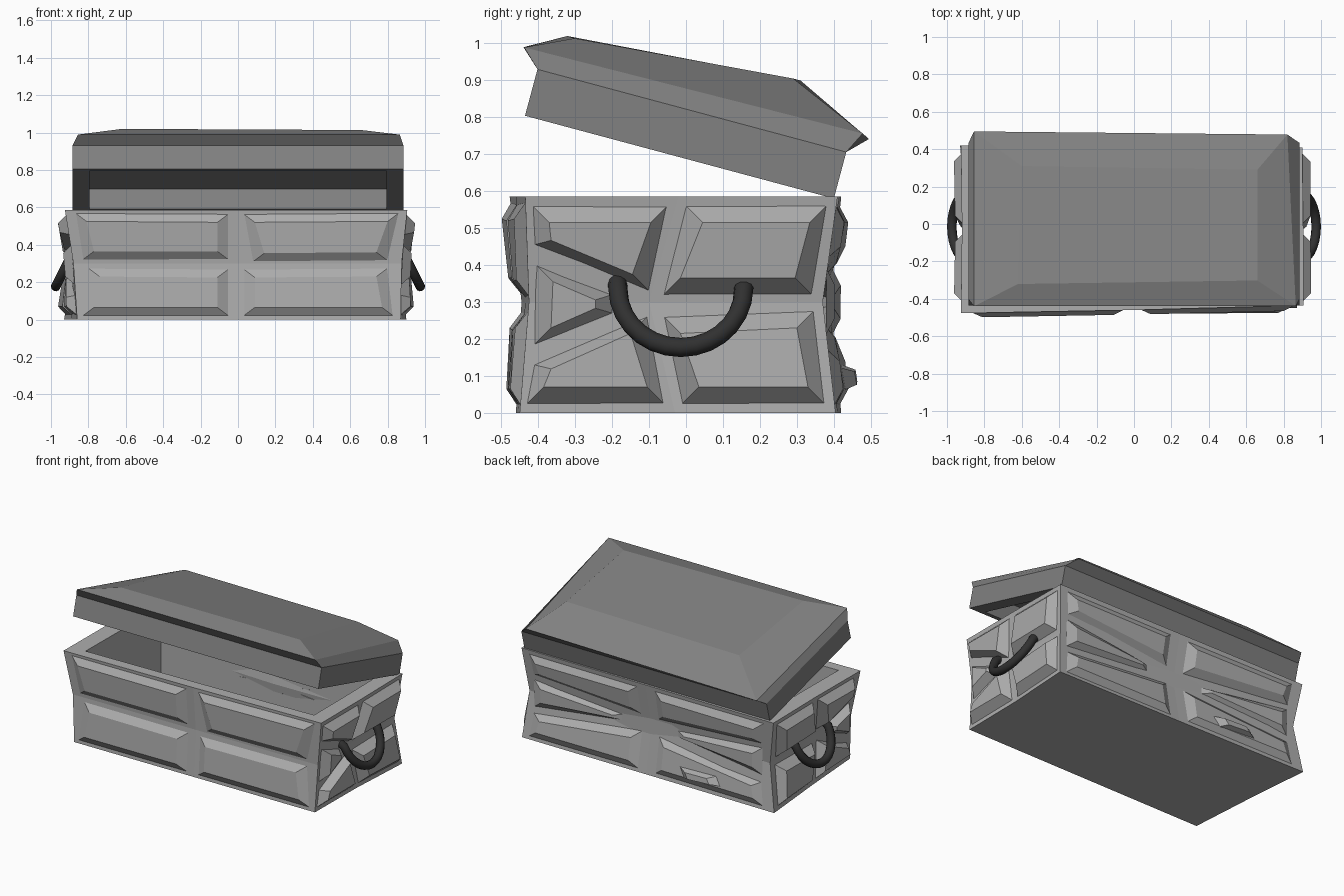
import bpy, bmesh, math

if "Cube" in bpy.data.objects:
    bpy.data.objects.remove(bpy.data.objects["Cube"])


def material(name, v):
    m = bpy.data.materials.new(name)
    m.diffuse_color = (v, v, v, 1)
    m.use_nodes = True
    m.node_tree.nodes["Principled BSDF"].inputs["Base Color"].default_value = m.diffuse_color
    return m


BODY, LID, IRON = material("body_grey", 0.42), material("lid_grey", 0.22), material("dark_iron", 0.03)


def finish(bm, name, mat):
    bmesh.ops.recalc_face_normals(bm, faces=bm.faces)
    me = bpy.data.meshes.new(name)
    bm.to_mesh(me)
    bm.free()
    me.materials.append(mat)
    ob = bpy.data.objects.new(name, me)
    bpy.context.collection.objects.link(ob)
    return ob


def loft(rings, name, mat):
    """Closed skin over a series of equal rings, capped at both ends."""
    bm = bmesh.new()
    loops = [[bm.verts.new(p) for p in r] for r in rings]
    n = len(loops[0])
    for a, b in zip(loops, loops[1:]):
        for i in range(n):
            j = (i + 1) % n
            bm.faces.new((a[i], a[j], b[j], b[i]))
    bm.faces.new(loops[0])
    bm.faces.new(loops[-1])
    return finish(bm, name, mat)


# Chest body: corners and pinched side centres, in order front, right, back, left
LEVELS = [0.0, 0.3, 0.585]
PLAN = [
    [(-.86, -.46), (0, -.455), (.87, -.45), (.875, -.03), (.90, .405), (0, .41), (-.93, .42), (-.89, -.03)],
    [(-.88, -.445), (0, -.435), (.875, -.425), (.86, -.1), (.87, .37), (0, .355), (-.88, .39), (-.86, -.1)],
    [(-.925, -.477), (0, -.46), (.905, -.435), (.905, -.02), (.90, .41), (0, .415), (-.925, .42), (-.92, -.02)],
]
outer = [[(x, y, z) for x, y in ring] for ring, z in zip(PLAN, LEVELS)]


def inner(z):
    return [(x - .1 * (x > .1) + .11 * (x < -.1), y - .05 * (y > .2) + .07 * (y < -.2), z)
            for x, y in PLAN[2]]


loft(outer + [inner(.585), inner(.08)], "chest_body", BODY)


def on_side(side, h, z, out):
    """Point on a body side at horizontal position h and height z, pushed out."""
    k = 0 if z < LEVELS[1] else 1
    t = (z - LEVELS[k]) / (LEVELS[k + 1] - LEVELS[k])
    pts = []
    for i in range(3):
        a, b = PLAN[k][(2 * side + i) % 8], PLAN[k + 1][(2 * side + i) % 8]
        pts.append([a[j] + (b[j] - a[j]) * t for j in (0, 1)])
    ax = side % 2
    first = (h < pts[1][ax]) == (pts[0][ax] < pts[1][ax])
    a, b = (pts[0], pts[1]) if first else (pts[1], pts[2])
    s = (h - a[ax]) / (b[ax] - a[ax])
    d = a[1 - ax] + (b[1 - ax] - a[1 - ax]) * s + out * (1 if side in (1, 2) else -1)
    return (h, d, z) if ax == 0 else (d, h, z)


def panels(side, quads, raise_by, margin, name):
    """Raised panels with sloped edges."""
    bm = bmesh.new()
    for q in quads:
        ch, cz = sum(p[0] for p in q) / 4, sum(p[1] for p in q) / 4

        def step(p, c, m):
            return p + math.copysign(min(m, abs(c - p) * .55), c - p)

        lo = [bm.verts.new(on_side(side, h, z, -.002)) for h, z in q]
        hi = [bm.verts.new(on_side(side, step(h, ch, margin), step(z, cz, .045), raise_by)) for h, z in q]
        bm.faces.new(hi)
        for i in range(4):
            j = (i + 1) % 4
            bm.faces.new((lo[i], lo[j], hi[j], hi[i]))
    finish(bm, name, BODY)


# Front panels
panels(0, [
    [(-.83, .32), (-.05, .32), (-.05, .565), (-.87, .57)],
    [(-.80, .275), (-.05, .27), (-.05, .02), (-.83, .02)],
    [(.08, .31), (.80, .315), (.86, .57), (.03, .565)],
    [(.03, .27), (.80, .275), (.83, .02), (.03, .02)]], .03, .06, "front_panels")

# End panels
END = [
    [(-.06, .32), (.34, .32), (.38, .56), (0, .56)],
    [(-.01, .025), (.375, .025), (.345, .275), (-.06, .26)],
    [(-.415, .56), (-.05, .56), (-.1, .33), (-.41, .455)],
    [(-.43, .025), (-.06, .025), (-.105, .26), (-.41, .13)],
    [(-.405, .40), (-.2, .32), (-.2, .27), (-.41, .185)]]
panels(1, END, .05, .045, "right_panels")
panels(3, END, .05, .045, "left_panels")

# Back panels, radiating from the centre, with one dented splinter
half = [
    [(.85, .56), (.06, .56), (.06, .36), (.83, .42)],
    [(.83, .39), (.2, .32), (.2, .28), (.83, .21)],
    [(.85, .02), (.06, .02), (.06, .25), (.83, .17)]]
panels(2, half + [[(-h, z) for h, z in q] for q in half], .028, .06, "back_panels")
panels(2, [[(-.6, .07), (-.25, .05), (-.2, .13), (-.55, .14)]], .06, .16, "back_splinter")


# Lid: hollow, hinged at the back and tilted open
def lid(x, u, w):
    a = math.radians(15)
    return (x, .40 - u * math.cos(a) + w * math.sin(a), .58 + u * math.sin(a) + w * math.cos(a))


def rect(x, u0, u1, w):
    return [lid(-x, u0, w), lid(x, u0, w), lid(x, u1, w), lid(-x, u1, w)]


loft([
    rect(.795, .045, .825, .11),
    rect(.795, .045, .825, 0),
    rect(.885, 0, .865, 0),
    rect(.885, 0, .865, .13),
    [lid(-.855, -.05, .18), lid(.82, -.03, .19), lid(.865, .915, .178), lid(-.855, .917, .178)],
    [lid(-.60, .17, .285), lid(.66, .19, .285), lid(.66, .79, .237), lid(-.62, .81, .238)],
], "lid", LID)

# Drooping handles at both ends
for sign, name in ((1, "right_handle"), (-1, "left_handle")):
    cu = bpy.data.curves.new(name, 'CURVE')
    cu.dimensions = '3D'
    cu.bevel_depth = .026
    cu.bevel_resolution = 3
    cu.use_fill_caps = True
    path = [(.85, .158, .36)]
    for i in range(15):
        t = math.pi * i / 14
        path.append((.895 + .079 * math.sin(t), -.014 + .17 * math.cos(t), .335 - .158 * math.sin(t)))
    path.append((.85, -.186, .36))
    sp = cu.splines.new('POLY')
    sp.points.add(len(path) - 1)
    for p, (x, y, z) in zip(sp.points, path):
        p.co = (x * sign, y, z, 1)
    sp.use_smooth = True
    cu.materials.append(IRON)
    bpy.context.collection.objects.link(bpy.data.objects.new(name, cu))
